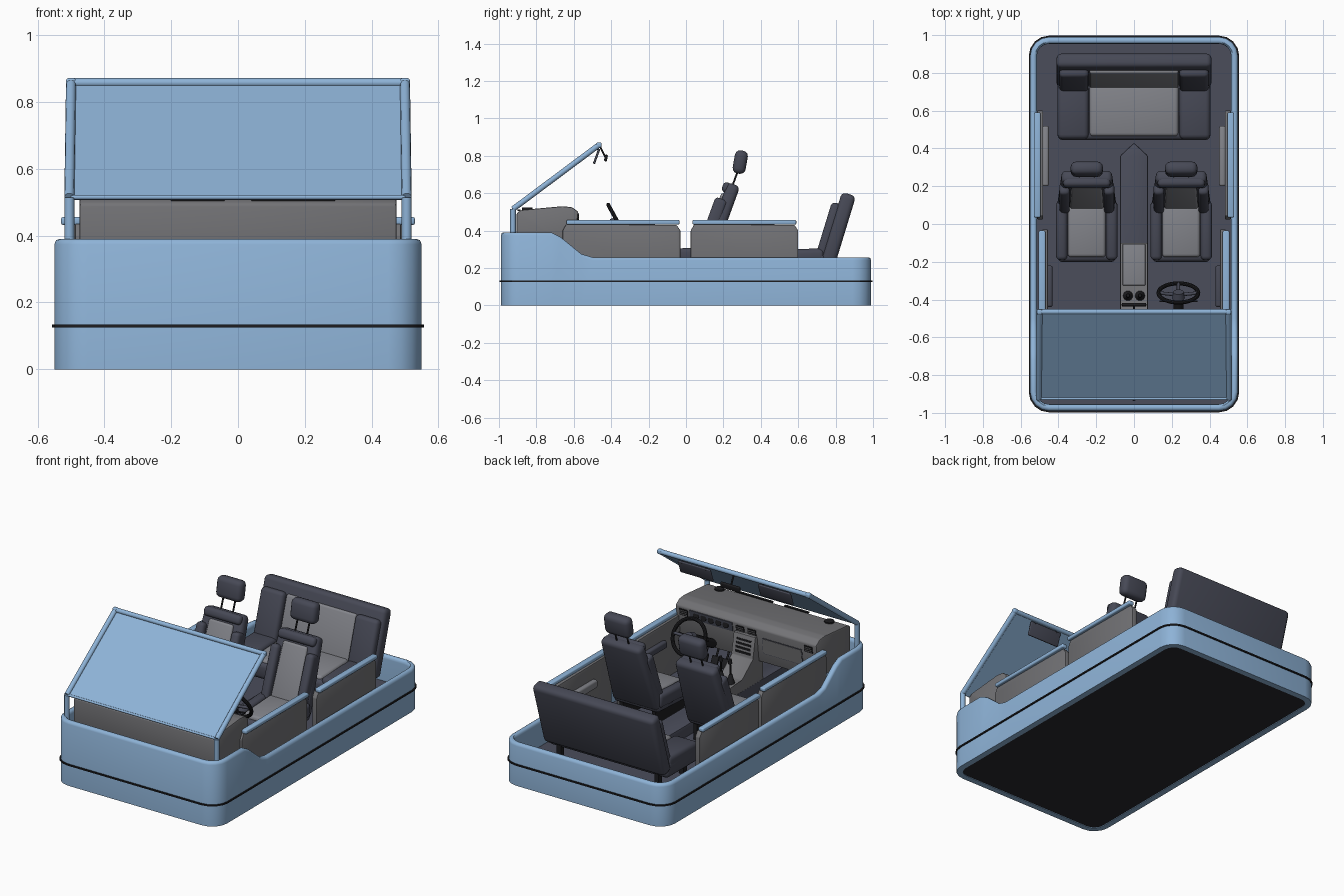
import bpy, bmesh, math
from mathutils import Matrix, Vector

if "Cube" in bpy.data.objects:
    bpy.data.objects.remove(bpy.data.objects["Cube"])

def material(name, rgb):
    m = bpy.data.materials.new(name)
    m.diffuse_color = (*rgb, 1)
    m.use_nodes = True
    m.node_tree.nodes["Principled BSDF"].inputs["Base Color"].default_value = m.diffuse_color
    return m

BLUE = material("body_blue", (0.27, 0.45, 0.68))
GREY = material("panel_grey", (0.17, 0.17, 0.18))
LIGHT = material("seat_light_grey", (0.23, 0.235, 0.26))
DARK = material("seat_dark", (0.062, 0.066, 0.092))
FLOOR = material("floor_dark", (0.07, 0.075, 0.105))
UNDER = material("underside", (0.022, 0.022, 0.027))
BLACK = material("black_trim", (0.012, 0.012, 0.014))

def finish(bm, name, mat, angle=35):
    bmesh.ops.recalc_face_normals(bm, faces=bm.faces)
    me = bpy.data.meshes.new(name)
    bm.to_mesh(me)
    bm.free()
    me.materials.append(mat)
    me.polygons.foreach_set("use_smooth", [True] * len(me.polygons))
    me.set_sharp_from_angle(angle=math.radians(angle))
    ob = bpy.data.objects.new(name, me)
    bpy.context.collection.objects.link(ob)
    return ob

def box(name, loc, size, mat, tilt=0, bev=0.0, taper=1.0):
    """Rounded box leaning back by tilt degrees; taper narrows the top."""
    bm = bmesh.new()
    bmesh.ops.create_cube(bm, size=1)
    for v in bm.verts:
        k = taper if v.co.z > 0 else 1
        v.co = Vector((v.co.x * size[0] * k, v.co.y * size[1], v.co.z * size[2]))
    if bev:
        bmesh.ops.bevel(bm, geom=bm.edges[:], offset=bev, segments=3, profile=0.5, affect='EDGES')
    bm.transform(Matrix.Translation(loc) @ Matrix.Rotation(math.radians(-tilt), 4, 'X'))
    return finish(bm, name, mat, 50)

def prism(name, pts, lo, hi, mat, axis='x', bev=0.0):
    """Extrude a (y,z) profile along x, or an (x,y) profile along z."""
    bm = bmesh.new()
    mk = (lambda p, t: (t, *p)) if axis == 'x' else (lambda p, t: (*p, t))
    a, b = ([bm.verts.new(mk(p, t)) for p in pts] for t in (lo, hi))
    bm.faces.new(a)
    bm.faces.new(b)
    for i in range(len(pts)):
        j = (i + 1) % len(pts)
        bm.faces.new((a[i], a[j], b[j], b[i]))
    if bev:
        bmesh.ops.bevel(bm, geom=bm.edges[:], offset=bev, segments=2, profile=0.5, affect='EDGES')
    return finish(bm, name, mat)

def rod(name, p, q, r, mat, r2=None, n=12):
    p, q = Vector(p), Vector(q)
    bm = bmesh.new()
    bmesh.ops.create_cone(bm, cap_ends=True, segments=n, radius1=r,
                          radius2=r if r2 is None else r2, depth=(q - p).length)
    rot = (q - p).to_track_quat('Z', 'Y').to_matrix().to_4x4()
    bm.transform(Matrix.Translation((p + q) / 2) @ rot)
    return finish(bm, name, mat)

# --- tub: rings of a rounded rectangle, with a height profile along y
STEPS = [(-0.72, 0.39), (-0.67, 0.365), (-0.56, 0.275), (-0.50, 0.257)]

def outline(t):
    hx, hy, r, pts = 0.55 - t, 0.99 - t, 0.1 - t, []
    for k, (sx, sy) in enumerate([(1, -1), (1, 1), (-1, 1), (-1, -1)]):
        for i in range(5):
            a = math.radians(-90 + 90 * k + 22.5 * i)
            pts.append((sx * (hx - r) + r * math.cos(a), sy * (hy - r) + r * math.sin(a)))
        if k == 0:
            pts += [(hx, y) for y, _ in STEPS]
        if k == 2:
            pts += [(-hx, y) for y, _ in reversed(STEPS)]
    return pts

def top(y):
    if y <= STEPS[0][0]:
        return STEPS[0][1]
    for (y0, z0), (y1, z1) in zip(STEPS, STEPS[1:]):
        if y <= y1:
            return z0 + (z1 - z0) * (y - y0) / (y1 - y0)
    return STEPS[-1][1]

def hoop(name, rings, mat):
    """Closed band; each ring is (inset, z, follows_top)."""
    bm = bmesh.new()
    loops = [[bm.verts.new((x, y, z + (top(y) if f else 0))) for x, y in outline(t)]
             for t, z, f in rings]
    for a, b in zip(loops, loops[1:] + loops[:1]):
        for i in range(len(a)):
            j = (i + 1) % len(a)
            bm.faces.new((a[i], a[j], b[j], b[i]))
    return finish(bm, name, mat, 45)

hoop("tub_wall", [(0, 0, 0), (0, -0.016, 1), (0.005, -0.004, 1), (0.014, 0, 1), (0.026, 0, 1),
                  (0.034, -0.008, 1), (0.036, -0.02, 1), (0.036, 0, 0)], BLUE)
hoop("side_stripe", [(0.004, 0.125, 0), (-0.007, 0.125, 0), (-0.007, 0.134, 0), (0.004, 0.134, 0)], BLACK)
prism("underside_panel", outline(0.034), 0.004, 0.03, UNDER, 'z')
prism("floor", outline(0.034), 0.03, 0.10, FLOOR, 'z')
prism("floor_tunnel", [(-0.075, -0.88), (0, -0.94), (0.075, -0.88), (0.075, 0.36), (0, 0.43),
                       (-0.075, 0.36)], 0.09, 0.17, FLOOR, 'z', 0.008)

# --- windscreen panel and frame
A, B = (-0.925, 0.515), (-0.465, 0.858)
prism("windscreen", [A, B, (B[0] + 0.005, B[1] - 0.008), (A[0] + 0.005, A[1] - 0.008)], -0.5, 0.5, BLUE)
for s in (-1, 1):
    rod("pillar_base", (s * 0.505, -0.925, 0.36), (s * 0.505, *A), 0.015, BLUE)
    rod("pillar", (s * 0.505, *A), (s * 0.50, *B), 0.015, BLUE)
    box("pillar_corner", (s * 0.50, *B), (0.03, 0.028, 0.028), BLUE, 0, 0.008)
    box("sun_visor", (s * 0.27, -0.478, 0.797), (0.22, 0.012, 0.085), DARK, 20, 0.005)
    for dx in (-0.08, 0.08):
        rod("visor_hinge", (s * 0.27 + dx, -0.475, 0.845), (s * 0.27 + dx, -0.465, 0.825), 0.006, BLACK)
rod("windscreen_top_bar", (-0.5, *B), (0.5, *B), 0.014, BLUE)
rod("windscreen_bottom_bar", (-0.5, *A), (0.5, *A), 0.007, BLUE)
rod("mirror_arm", (0, -0.46, 0.85), (0, -0.43, 0.79), 0.005, BLACK)
box("mirror", (0, -0.428, 0.788), (0.13, 0.016, 0.036), BLACK, 10, 0.006)

# --- doors, caps and armrests
for s in (-1, 1):
    for name, x, y0, y1, c0, c1 in (("front_door", 0.472, -0.66, -0.03, -0.64, -0.035),
                                    ("rear_door", 0.497, 0.025, 0.60, 0.035, 0.59)):
        prism(name, [(y0, 0.10), (y1, 0.10), (y1, 0.40), (y1 - 0.02, 0.43), (y0 + 0.02, 0.435), (y0, 0.40)],
              s * (x - 0.016), s * (x + 0.016), GREY, 'x', 0.004)
        box(name + "_cap", (s * (x + 0.015), (c0 + c1) / 2, 0.444), (0.036, c1 - c0, 0.024), BLUE, 0, 0.007)
    box("rear_armrest", (s * 0.468, 0.36, 0.32), (0.034, 0.32, 0.05), LIGHT, 0, 0.012)
    box("front_armrest", (s * 0.448, -0.33, 0.32), (0.034, 0.22, 0.045), DARK, 0, 0.012)

# --- dashboard
prism("dashboard", [(-0.905, 0.29), (-0.905, 0.495), (-0.88, 0.51), (-0.66, 0.53), (-0.61, 0.525),
                    (-0.575, 0.50), (-0.60, 0.29)], -0.475, 0.475, GREY, 'x', 0.008)

def dash_plate(name, x, z, w, h, mat, t=0.008):
    box(name, (x, -0.575 - (0.5 - z) * 0.12, z), (w, t, h), mat, 7)

for x in (-0.42, 0.42, -0.04, 0.04):
    dash_plate("air_vent", x, 0.465, 0.055, 0.04, BLACK)
    for k in (-1, 0, 1):
        dash_plate("vent_slat", x, 0.465 + k * 0.011, 0.046, 0.004, GREY, 0.012)
dash_plate("instrument_panel", 0.235, 0.465, 0.29, 0.055, DARK)
for i in range(5):
    x = 0.135 + i * 0.05
    rod("gauge", (x, -0.59, 0.465), (x, -0.572, 0.467), 0.019, BLACK, n=20)
dash_plate("glovebox_seam", -0.24, 0.40, 0.27, 0.10, DARK, 0.004)
dash_plate("glovebox_lid", -0.24, 0.40, 0.262, 0.092, GREY)
for s in (-1, 1):
    rod("dash_speaker", (s * 0.37, -0.85, 0.50), (s * 0.37, -0.85, 0.522), 0.028, BLACK, n=20)
for x0, x1 in ((-0.20, -0.04), (0.04, 0.29)):
    box("defroster_slot", ((x0 + x1) / 2, -0.893, 0.508), (x1 - x0, 0.016, 0.008), BLACK)

# --- centre console, gear levers
prism("console", [(-0.64, 0.10), (-0.64, 0.45), (-0.56, 0.45), (-0.545, 0.32), (-0.44, 0.235),
                  (-0.10, 0.22), (-0.10, 0.10)], -0.072, 0.072, GREY, 'x', 0.005)
box("console_tray", (0, -0.215, 0.228), (0.12, 0.22, 0.014), LIGHT, 0, 0.004)
for i in range(4):
    box("console_switches", (0, -0.549 - i * 0.004, 0.345 + i * 0.024), (0.10, 0.012, 0.012), BLACK)
for s in (-1, 1):
    rod("gear_boot", (s * 0.032, -0.38, 0.22), (s * 0.032, -0.385, 0.285), 0.03, BLACK, 0.008, 16)
    rod("gear_lever", (s * 0.032, -0.385, 0.27), (s * 0.032, -0.38, 0.36), 0.005, BLACK)
    rod("gear_knob", (s * 0.032, -0.38, 0.35), (s * 0.032, -0.378, 0.378), 0.012, BLACK, 0.009)

# --- steering wheel, column and pedals
C, N = Vector((0.235, -0.365, 0.445)), Vector((0, 0.876, 0.482))
bpy.ops.mesh.primitive_torus_add(location=C, rotation=(math.radians(-61.2), 0, 0), major_radius=0.105,
                                 minor_radius=0.011, major_segments=36, minor_segments=10)
wheel = bpy.context.object
wheel.name = "steering_wheel"
wheel.data.materials.append(BLACK)
bpy.ops.object.shade_smooth_by_angle()
up = Vector((0, -0.482, 0.876))
for d in (Vector((1, 0, 0)), Vector((-1, 0, 0)), -up):
    rod("wheel_spoke", C - N * 0.012, C + d * 0.103, 0.009, DARK)
rod("wheel_hub", C - N * 0.03, C + N * 0.006, 0.034, DARK, 0.028, 20)
rod("steering_column", C - N * 0.26, C - N * 0.02, 0.026, BLACK)
for s in (-1, 1):
    rod("column_stalk", C - N * 0.05, C - N * 0.05 + Vector((s * 0.1, 0, 0.01)), 0.005, BLACK)
for x in (0.17, 0.24, 0.31):
    box("pedal", (x, -0.62, 0.20), (0.045, 0.012, 0.06), BLACK, -25, 0.004)
    rod("pedal_arm", (x, -0.625, 0.2), (x, -0.68, 0.31), 0.006, BLACK)

# --- seats
def lean(cy, cz, tilt, u, v):
    a = math.radians(tilt)
    return cy + u * math.cos(a) + v * math.sin(a), cz - u * math.sin(a) + v * math.cos(a)

for x in (-0.25, 0.25):
    P = (0.168, 0.44, 20)
    box("seat_base", (x, -0.035, 0.235), (0.31, 0.33, 0.085), DARK, -3, 0.025)
    box("seat_cushion", (x, -0.04, 0.265), (0.20, 0.27, 0.07), LIGHT, -3, 0.018)
    box("seat_back", (x, *lean(*P, 0.012, 0)), (0.31, 0.07, 0.45), DARK, 20, 0.025, 0.86)
    box("seat_back_insert", (x, *lean(*P, -0.02, -0.01)), (0.18, 0.03, 0.34), LIGHT, 20, 0.012, 0.9)
    box("seat_back_top_roll", (x, *lean(*P, -0.012, 0.195)), (0.25, 0.06, 0.055), DARK, 20, 0.02)
    for s in (-1, 1):
        box("cushion_bolster", (x + s * 0.133, -0.035, 0.262), (0.06, 0.31, 0.085), DARK, -3, 0.022)
        box("back_bolster", (x + s * 0.118, *lean(*P, -0.022, -0.03)), (0.055, 0.07, 0.32), DARK, 20, 0.02)
        rod("headrest_post", (x + s * 0.04, 0.245, 0.63), (x + s * 0.04, 0.285, 0.74), 0.005, BLACK)
        box("seat_rail", (x + s * 0.11, -0.03, 0.15), (0.025, 0.28, 0.11), BLACK)
    box("headrest", (x, 0.29, 0.766), (0.17, 0.07, 0.125), DARK, 10, 0.028)

Q = (0.808, 0.405, 17)
box("bench_base", (0, 0.60, 0.225), (0.81, 0.31, 0.10), DARK, 0, 0.025)
box("bench_cushion", (0, 0.60, 0.26), (0.47, 0.27, 0.07), LIGHT, -2, 0.018)
box("bench_back", (0, *lean(*Q, 0.005, 0)), (0.82, 0.078, 0.40), DARK, 17, 0.025)
box("bench_back_insert", (0, *lean(*Q, -0.032, -0.02)), (0.47, 0.035, 0.30), LIGHT, 17, 0.012)
for s in (-1, 1):
    box("bench_cushion_bolster", (s * 0.322, 0.595, 0.258), (0.165, 0.29, 0.085), DARK, -2, 0.025)
    box("bench_back_bolster", (s * 0.318, *lean(*Q, -0.04, -0.02)), (0.155, 0.06, 0.31), DARK, 17, 0.022)
    for y in (0.50, 0.74):
        box("bench_leg", (s * 0.33, y, 0.14), (0.03, 0.03, 0.10), BLACK)
